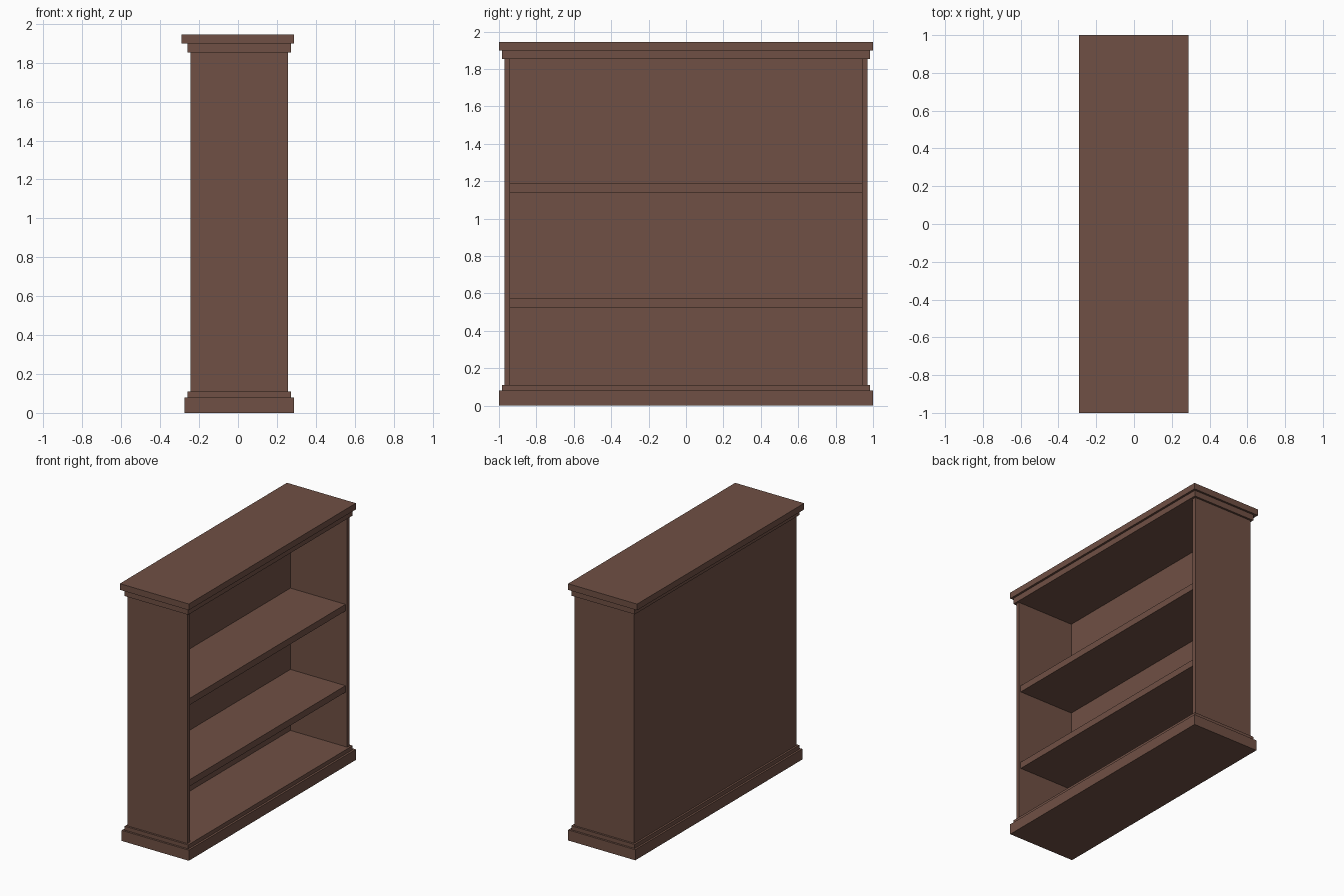
import bpy
import bmesh

default_cube = bpy.data.objects.get("Cube")
if default_cube:
    bpy.data.objects.remove(default_cube, do_unlink=True)

# Single stained-wood colour
wood = bpy.data.materials.new("brown wood")
wood.use_nodes = True
colour = (0.16, 0.08, 0.058, 1)
wood.diffuse_color = colour
wood.node_tree.nodes["Principled BSDF"].inputs["Base Color"].default_value = colour


def extrude_outline(name, outline, z0, z1):
    """Raise a closed floor-plan outline from z0 to z1."""
    bm = bmesh.new()
    base = bm.faces.new([bm.verts.new((x, y, z0)) for x, y in outline])
    top = bmesh.ops.extrude_face_region(bm, geom=[base])["geom"]
    verts = [v for v in top if isinstance(v, bmesh.types.BMVert)]
    bmesh.ops.translate(bm, verts=verts, vec=(0, 0, z1 - z0))
    bmesh.ops.recalc_face_normals(bm, faces=bm.faces)
    mesh = bpy.data.meshes.new(name)
    bm.to_mesh(mesh)
    bm.free()
    mesh.materials.append(wood)
    obj = bpy.data.objects.new(name, mesh)
    bpy.context.scene.collection.objects.link(obj)
    return obj


def board(name, x0, x1, half_y, z0, z1):
    """Flat rectangular board, symmetric about y = 0."""
    outline = [(x0, -half_y), (x1, -half_y), (x1, half_y), (x0, half_y)]
    return extrude_outline(name, outline, z0, z1)


# Carcass: two side panels and a back panel, open toward +x
back, inner_back, opening = -0.245, -0.22, 0.256
outer, inner = 0.97, 0.942
floor, ceiling = 0.11, 1.853
half = [(back, outer), (opening, outer), (opening, inner), (inner_back, inner)]
mirrored = [(x, -y) for x, y in reversed(half)]
extrude_outline("carcass", half + mirrored, floor, ceiling)

# Stepped plinth
board("plinth", -0.275, 0.288, 1.0, 0, 0.08)
board("plinth_moulding", -0.26, 0.272, 0.985, 0.08, floor)

# Stepped top
board("top_moulding", -0.26, 0.272, 0.985, ceiling, 1.898)
board("top_board", -0.29, 0.288, 1.0, 1.898, 1.945)

# Shelves, set slightly behind the front edges of the sides
for name, z in (("lower_shelf", 0.522), ("upper_shelf", 1.138)):
    board(name, inner_back, 0.241, inner, z, z + 0.05)
